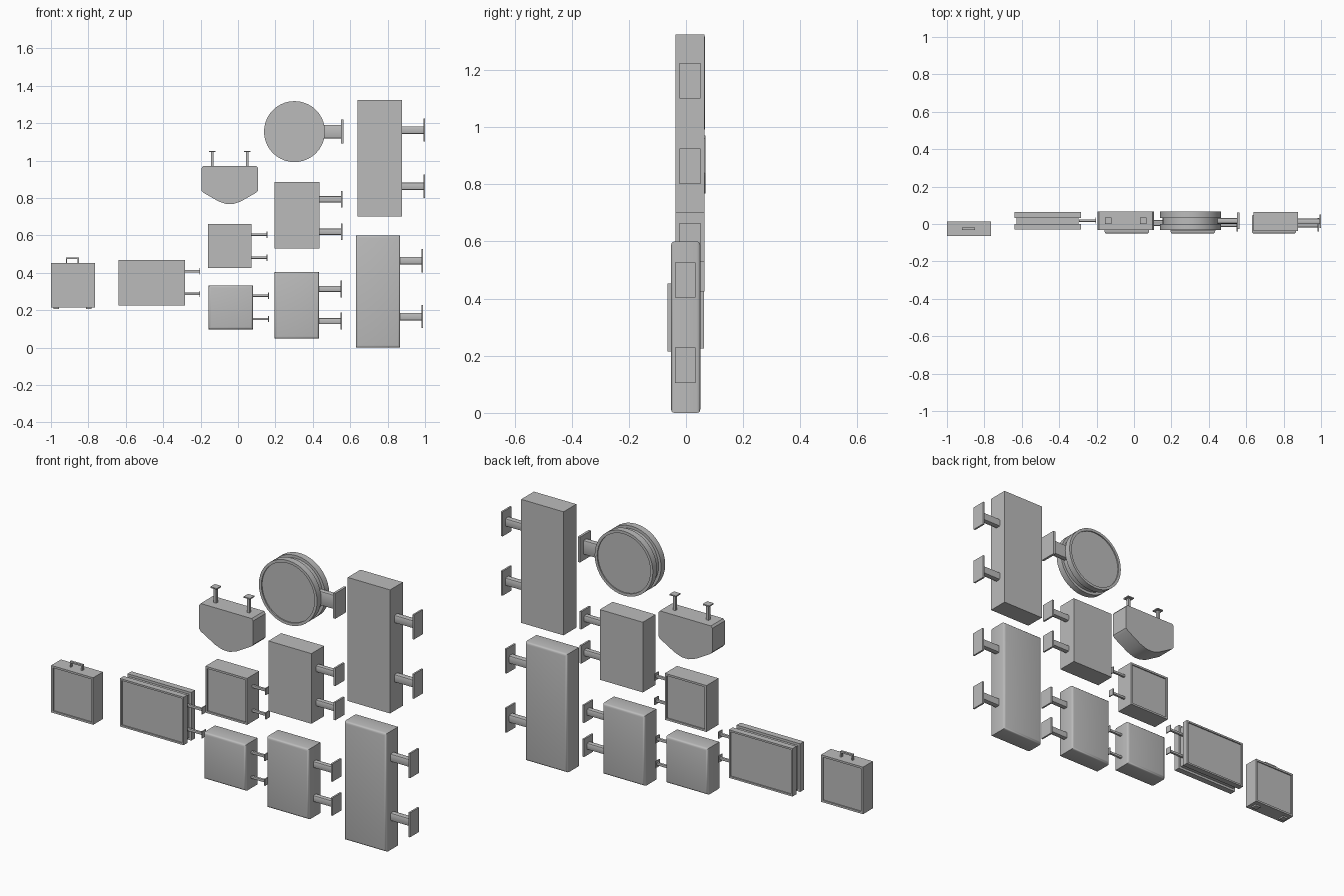
import bpy, bmesh, math
from mathutils import Vector

cube = bpy.data.objects.get("Cube")
if cube:
    bpy.data.objects.remove(cube, do_unlink=True)

grey = bpy.data.materials.new("plain grey")
grey.use_nodes = True
grey.diffuse_color = (0.5, 0.5, 0.5, 1)
grey.node_tree.nodes["Principled BSDF"].inputs["Base Color"].default_value = (0.5, 0.5, 0.5, 1)


def finish(name, bm, smooth=False):
    bmesh.ops.recalc_face_normals(bm, faces=bm.faces)
    mesh = bpy.data.meshes.new(name)
    bm.to_mesh(mesh)
    bm.free()
    mesh.materials.append(grey)
    ob = bpy.data.objects.new(name, mesh)
    bpy.context.collection.objects.link(ob)
    if smooth:
        bpy.ops.object.select_all(action='DESELECT')
        ob.select_set(True)
        bpy.context.view_layer.objects.active = ob
        bpy.ops.object.shade_smooth_by_angle(angle=math.radians(35))
    return ob


def shrink(outline, d):
    """Offset a counter-clockwise (x, z) outline inwards by d."""
    out = []
    for i, p in enumerate(outline):
        a = (p - outline[i - 1]).normalized()
        b = (outline[(i + 1) % len(outline)] - p).normalized()
        n = Vector((-a.y - b.y, a.x + b.x)).normalized()
        out.append(p + n * d / max(0.3, n.dot(Vector((-a.y, a.x)))))
    return out


def loft(name, outline, rings, smooth=False):
    """Skin an outline through (inset, y) rings and cap both ends."""
    bm = bmesh.new()
    loops = [[bm.verts.new((p.x, y, p.y)) for p in shrink(outline, d)] for d, y in rings]
    for low, high in zip(loops, loops[1:]):
        for i in range(len(low)):
            bm.faces.new((low[i - 1], low[i], high[i], high[i - 1]))
    bm.faces.new(loops[0])
    bm.faces.new(loops[-1][::-1])
    return finish(name, bm, smooth)


def rect(x0, x1, z0, z1):
    return [Vector(p) for p in ((x0, z0), (x1, z0), (x1, z1), (x0, z1))]


def box(name, x0, x1, y0, y1, z0, z1, bevel=0):
    bm = bmesh.new()
    bmesh.ops.create_cube(bm, size=1)
    for v in bm.verts:
        v.co = ((x0 + x1) / 2 + v.co.x * (x1 - x0), (y0 + y1) / 2 + v.co.y * (y1 - y0),
                (z0 + z1) / 2 + v.co.z * (z1 - z0))
    if bevel:
        edges = [e for e in bm.edges if abs(e.verts[0].co.x - e.verts[1].co.x) > 1e-4]
        bmesh.ops.bevel(bm, geom=edges, offset=bevel, segments=2, affect='EDGES', profile=0.5)
    return finish(name, bm, bool(bevel))


# Cross-sections from front to back
def plain(y0, y1):
    return [(0, y0), (0, y1)]


def rounded(y0, y1, r=0.012):
    arc = [(r * (1 - math.sin(t)), r * (1 - math.cos(t))) for t in (0, math.pi / 6, math.pi / 3, math.pi / 2)]
    return [(d, y0 + h) for d, h in arc] + [(d, y1 - h) for d, h in reversed(arc)]


def framed(y0, y1, rim=0.01, depth=0.006):
    return [(rim, y0 + depth), (rim, y0), (0, y0), (0, y1), (rim, y1), (rim, y1 - depth)]


def grooved(y0, y1, rim, groove):
    third = (y1 - y0) / 3
    ends = framed(y0, y1, rim)
    mid = [(0, y0 + third), (groove, y0 + third), (groove, y1 - third), (0, y1 - third)]
    return ends[:3] + mid + ends[3:]


def bracket(name, x0, x1, y, z, arm, plate, thick=0.009):
    """Wall arm with end plate; arm and plate are (depth, height)."""
    box(name + "_arm", x0 - 0.005, x1 - thick / 2, y - arm[0] / 2, y + arm[0] / 2,
        z - arm[1] / 2, z + arm[1] / 2, min(arm) * 0.2)
    box(name + "_plate", x1 - thick, x1, y - plate[0] / 2, y + plate[0] / 2,
        z - plate[1] / 2, z + plate[1] / 2)


BACK, FORE = (-0.037, 0.065), (-0.052, 0.05)
YB, YF = 0.014, -0.003

# Tall signs
loft("upper_tall_sign", rect(0.64, 0.877, 0.70, 1.325), plain(*BACK))
loft("lower_tall_sign", rect(0.63, 0.867, 0, 0.60), rounded(*FORE), True)
for z in (1.163, 0.863):
    bracket("upper_tall_bracket", 0.877, 1.0, YB, z, (0.03, 0.04), (0.072, 0.124))
for z in (0.465, 0.166):
    bracket("lower_tall_bracket", 0.867, 0.99, YF, z, (0.03, 0.04), (0.072, 0.124))

# Medium signs
loft("upper_medium_sign", rect(0.196, 0.437, 0.53, 0.885), plain(*BACK))
loft("lower_medium_sign", rect(0.196, 0.433, 0.048, 0.405), rounded(*FORE), True)
for z in (0.793, 0.62):
    bracket("upper_medium_bracket", 0.437, 0.56, YB, z, (0.026, 0.033), (0.072, 0.09))
for z in (0.314, 0.142):
    bracket("lower_medium_bracket", 0.433, 0.556, YF, z, (0.026, 0.033), (0.072, 0.09))

# Small square signs
loft("framed_square_sign", rect(-0.16, 0.073, 0.425, 0.66), framed(-0.032, 0.065))
loft("plain_square_sign", rect(-0.157, 0.08, 0.098, 0.333), rounded(*FORE), True)
for z in (0.604, 0.481):
    bracket("framed_square_bracket", 0.073, 0.158, YB, z, (0.013, 0.013), (0.032, 0.034), 0.005)
for z in (0.278, 0.153):
    bracket("plain_square_bracket", 0.08, 0.165, YF, z, (0.013, 0.013), (0.032, 0.034), 0.005)

# Wide sign with a groove around its middle
loft("wide_sign", rect(-0.64, -0.284, 0.226, 0.469), grooved(-0.03, 0.063, 0.009, 0.012))
for z in (0.408, 0.287):
    bracket("wide_bracket", -0.29, -0.202, 0.018, z, (0.013, 0.013), (0.032, 0.034), 0.005)

# Round sign
circle = [Vector((0.302 + 0.163 * math.cos(a), 1.155 + 0.163 * math.sin(a)))
          for a in (2 * math.pi * i / 40 for i in range(40))]
loft("round_sign", circle, grooved(-0.032, 0.066, 0.014, 0.014), True)
bracket("round_bracket", 0.452, 0.563, 0.017, 1.155, (0.028, 0.072), (0.088, 0.128), 0.012)

# Hanging sign with tapered bottom, mirrored about its centre line
cx = -0.044
half = [(0.04, 0.775), (0.062, 0.783), (0.142, 0.829), (0.151, 0.84), (0.151, 0.96), (0.143, 0.97)]
right = [Vector((cx + 0.018, 0.768))] + [Vector((cx + x, z)) for x, z in half]
left = [Vector((2 * cx - p.x, p.y)) for p in reversed(right)]
loft("hanging_sign", right + left, plain(-0.032, 0.068), True)
for x in (-0.137, 0.049):
    box("hanging_rod", x - 0.007, x + 0.007, 0.011, 0.025, 0.965, 1.047)
    box("hanging_plate", x - 0.018, x + 0.018, 0.0, 0.036, 1.045, 1.051)

# Standing case sign with handle and feet
loft("case_sign", rect(-1.0, -0.765, 0.214, 0.452), framed(-0.065, 0.013))
for x in (-0.92, -0.857):
    box("case_handle_post", x, x + 0.007, -0.031, -0.019, 0.45, 0.48)
box("case_handle_grip", -0.92, -0.85, -0.031, -0.019, 0.473, 0.481)
for x in (-0.972, -0.798):
    box("case_foot", x - 0.015, x + 0.015, -0.041, -0.011, 0.206, 0.216)
